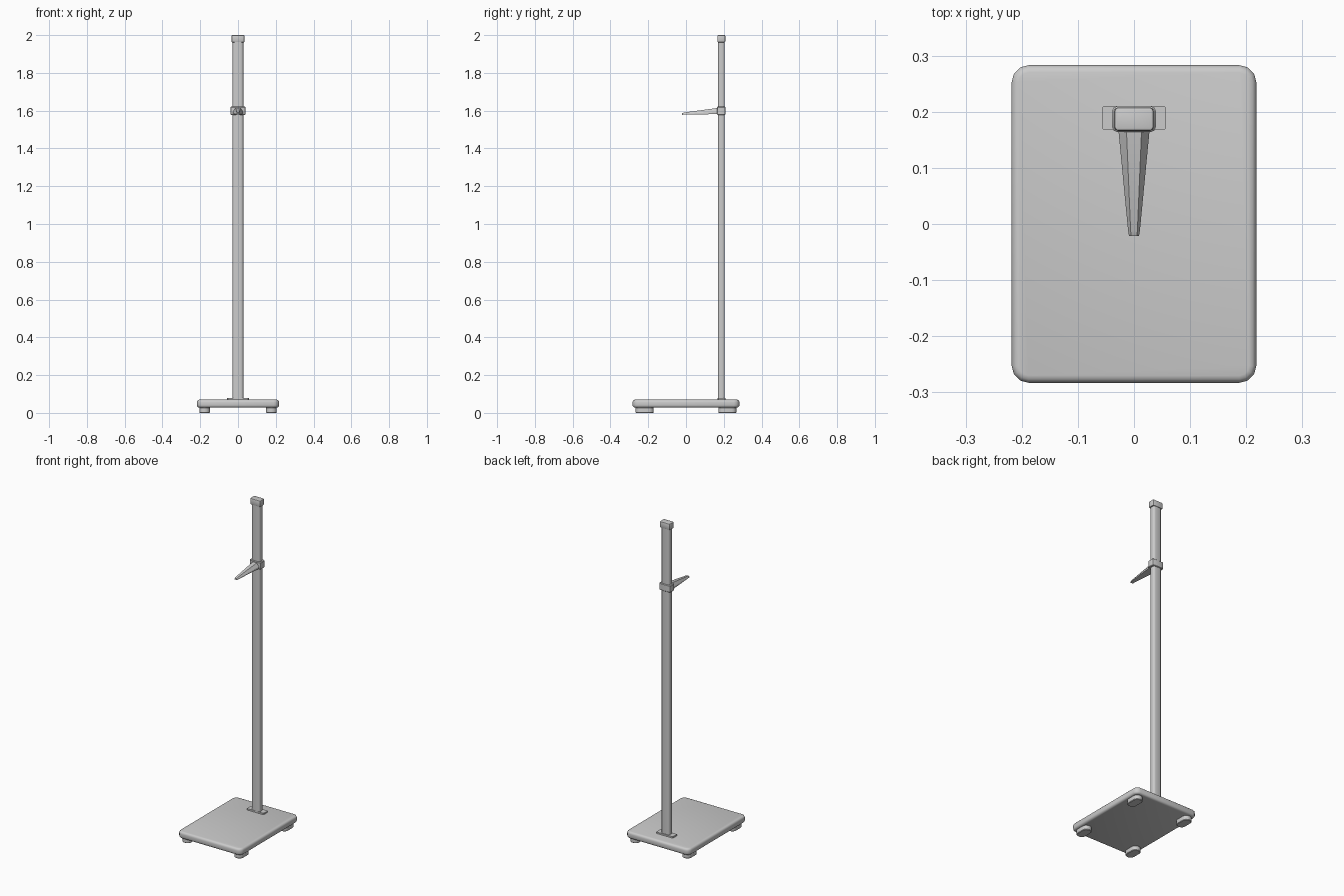
import bpy, bmesh, math

if "Cube" in bpy.data.objects:
    bpy.data.objects.remove(bpy.data.objects["Cube"])


def finish(name, bm, angle=35):
    bmesh.ops.recalc_face_normals(bm, faces=bm.faces)
    me = bpy.data.meshes.new(name)
    bm.to_mesh(me)
    bm.free()
    ob = bpy.data.objects.new(name, me)
    bpy.context.collection.objects.link(ob)
    bpy.ops.object.select_all(action='DESELECT')
    ob.select_set(True)
    bpy.context.view_layer.objects.active = ob
    bpy.ops.object.shade_smooth_by_angle(angle=math.radians(angle))
    return ob


def loft(name, rings, angle=35):
    """Skin a list of equal-length point rings and cap both ends."""
    bm = bmesh.new()
    vr = [[bm.verts.new(p) for p in r] for r in rings]
    n = len(rings[0])
    for a, b in zip(vr, vr[1:]):
        for i in range(n):
            j = (i + 1) % n
            bm.faces.new((a[i], a[j], b[j], b[i]))
    bm.faces.new(vr[0])
    bm.faces.new(vr[-1])
    return finish(name, bm, angle)


def outline(cx, cy, w, d, r, seg, z):
    """Rounded rectangle at height z."""
    pts = []
    for k, (sx, sy) in enumerate([(1, 1), (-1, 1), (-1, -1), (1, -1)]):
        for i in range(seg + 1):
            a = math.pi / 2 * (k + i / seg)
            pts.append((cx + sx * (w / 2 - r) + r * math.cos(a),
                        cy + sy * (d / 2 - r) + r * math.sin(a), z))
    return pts


def slab(name, cx, cy, w, d, z0, z1, r, seg, edge=0.0, eseg=3, angle=35):
    """Rounded prism with rounded top and bottom rims."""
    steps = [math.pi / 2 * i / eseg for i in range(eseg + 1)] if edge else []
    prof = [(edge * (1 - math.sin(a)), z0 + edge * (1 - math.cos(a))) for a in steps]
    prof += [(i, z0 + z1 - z) for i, z in reversed(prof)]
    prof = prof or [(0, z0), (0, z1)]
    return loft(name, [outline(cx, cy, w - 2 * i, d - 2 * i, r - i, seg, z)
                       for i, z in prof], angle)


PY = 0.187  # pole centre in y

# Platform
slab("platform", 0, 0, 0.436, 0.566, 0.028, 0.07, 0.03, 3, 0.013, 3, 40)

# Four oval feet
for sx in (-1, 1):
    for sy in (-1, 1):
        slab("foot", sx * 0.177, sy * 0.219, 0.056, 0.096, 0, 0.03, 0.026, 4, 0.003, 1)

# Mounting plate, pole and top cap
slab("mounting_plate", 0, PY + 0.002, 0.114, 0.042, 0.068, 0.079, 0.003, 1)
slab("pole", 0, PY, 0.056, 0.036, 0.07, 1.98, 0.012, 3)
slab("pole_cap", 0, PY, 0.07, 0.042, 1.962, 2.0, 0.007, 2, 0.004, 2)

# Sliding collar
slab("sliding_collar", 0, PY, 0.078, 0.046, 1.578, 1.621, 0.009, 2, 0.003, 1)


# Tapered measuring arm with a ridged top
def section(y, w, top, z0, z1, z2):
    half = [(w, z0), (w, z1), (top, z2)]
    return [(x, y, z) for x, z in half] + [(-x, y, z) for x, z in reversed(half)]


loft("measuring_arm", [
    section(0.18, 0.029, 0.014, 1.582, 1.594, 1.616),
    section(-0.012, 0.0105, 0.006, 1.579, 1.583, 1.590),
    section(-0.021, 0.009, 0.005, 1.577, 1.581, 1.586)], 25)
